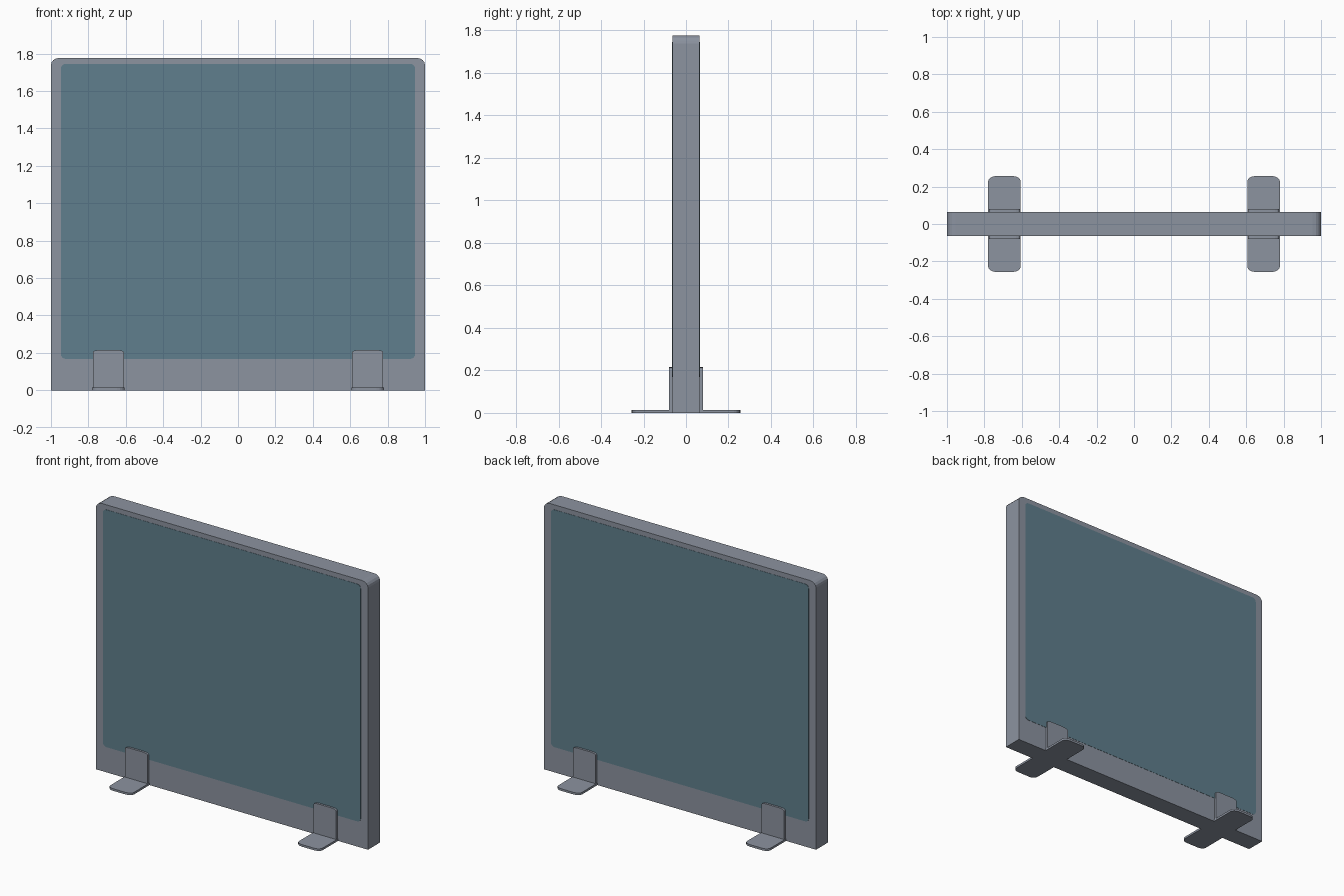
import bpy
import math

if "Cube" in bpy.data.objects:
    bpy.data.objects.remove(bpy.data.objects["Cube"])


def material(name, rgb):
    m = bpy.data.materials.new(name)
    m.diffuse_color = (*rgb, 1)
    m.use_nodes = True
    m.node_tree.nodes["Principled BSDF"].inputs["Base Color"].default_value = m.diffuse_color
    return m


GREY = material("frame grey", (0.262, 0.292, 0.350))
TEAL = material("screen teal", (0.115, 0.212, 0.266))


def outline(x0, x1, v0, v1, rx, rv, round_bottom=False, steps=4):
    """Rectangle whose top (and optionally bottom) corners are elliptical arcs."""
    corners = [(x1 - rx, v1 - rv, 0), (x0 + rx, v1 - rv, 90)]
    pts = []
    if round_bottom:
        corners += [(x0 + rx, v0 + rv, 180), (x1 - rx, v0 + rv, 270)]
    for cx, cv, start in corners:
        for i in range(steps + 1):
            a = math.radians(start + 90 * i / steps)
            pts.append((cx + rx * math.cos(a), cv + rv * math.sin(a)))
    if not round_bottom:
        pts += [(x0, v0), (x1, v0)]
    return pts


def slab(name, pts, d0, d1, mat, place):
    """Extrude a 2D outline between depths d0 and d1; place maps (u, v, d) to xyz."""
    n = len(pts)
    verts = [place(u, v, d) for d in (d0, d1) for u, v in pts]
    faces = [list(range(n))[::-1], list(range(n, 2 * n))]
    faces += [[i, (i + 1) % n, n + (i + 1) % n, n + i] for i in range(n)]
    # reverse the winding when the placement is a mirrored one
    o, a, b, c = place(0, 0, 0), place(1, 0, 0), place(0, 1, 0), place(0, 0, 1)
    sign = 1
    rows = [[p[k] - o[k] for k in range(3)] for p in (a, b, c)]
    (p, q, r), (s, t, u), (v, w, x) = rows
    sign = p * (t * x - u * w) - q * (s * x - u * v) + r * (s * w - t * v)
    if sign < 0:
        faces = [f[::-1] for f in faces]
    mesh = bpy.data.meshes.new(name)
    mesh.from_pydata(verts, [], faces)
    mesh.materials.append(mat)
    ob = bpy.data.objects.new(name, mesh)
    bpy.context.collection.objects.link(ob)
    return ob


HALF = 0.0635  # half panel thickness

# Main panel
slab("panel_frame", outline(-1, 1, 0, 1.777, 0.045, 0.038),
     -HALF, HALF, GREY, lambda u, v, d: (u, d, v))

for s, side in ((-1, "front"), (1, "back")):
    def upright(u, v, d, s=s):
        return (u, s * d, v)

    def flat(u, v, d, s=s):
        return (u, s * v, d)

    # Coloured screen on each face
    slab(side + "_screen",
         outline(-0.947, 0.947, 0.168, 1.745, 0.025, 0.025, True),
         HALF - 0.004, HALF + 0.0015, TEAL, upright)

    # L-shaped brackets: clamp plate and foot plate
    for c, end in ((-0.693, "left"), (0.693, "right")):
        slab(f"{side}_{end}_clamp",
             outline(c - 0.083, c + 0.083, 0, 0.215, 0.035, 0.012),
             HALF - 0.002, 0.079, GREY, upright)
        slab(f"{side}_{end}_foot",
             outline(c - 0.087, c + 0.087, HALF - 0.002, 0.256, 0.04, 0.03),
             0, 0.014, GREY, flat)
